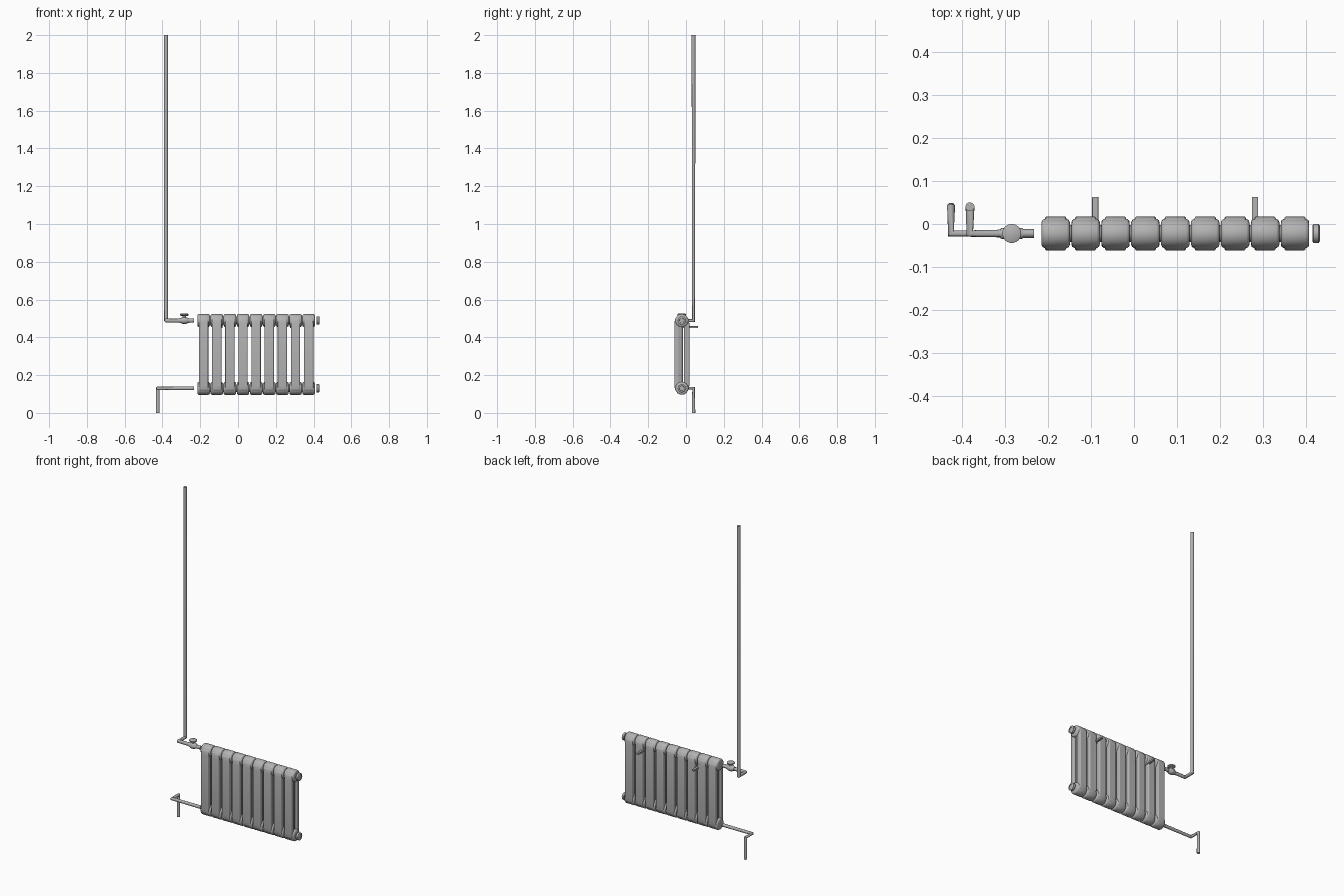
import bpy, bmesh, math
from mathutils import Matrix, Vector

cube = bpy.data.objects.get("Cube")
if cube:
    bpy.data.objects.remove(cube, do_unlink=True)

GREY = (0.45, 0.45, 0.45, 1)
paint = bpy.data.materials.new("grey metal")
paint.use_nodes = True
paint.diffuse_color = GREY
paint.node_tree.nodes["Principled BSDF"].inputs["Base Color"].default_value = GREY

YC = -0.022            # depth centre of the radiator
TOP, LOW = 0.489, 0.13  # header heights
COUNT, PITCH, FIRST = 9, 0.0695, -0.182


def finish(obj, bevel=0, segments=3):
    bpy.ops.object.select_all(action='DESELECT')
    bpy.context.view_layer.objects.active = obj
    obj.select_set(True)
    if bevel:
        mod = obj.modifiers.new("soft edges", 'BEVEL')
        mod.width, mod.segments, mod.limit_method = bevel, segments, 'ANGLE'
    bpy.ops.object.shade_smooth_by_angle(angle=math.radians(40))
    return obj


def make(name, bm, bevel=0):
    bmesh.ops.recalc_face_normals(bm, faces=bm.faces[:])
    mesh = bpy.data.meshes.new(name)
    bm.to_mesh(mesh)
    bm.free()
    obj = bpy.data.objects.new(name, mesh)
    bpy.context.collection.objects.link(obj)
    mesh.materials.append(paint)
    return finish(obj, bevel)


def lathe(bm, profile, origin, axis, steps=28):
    """Turn (distance along axis, radius) points around an axis."""
    turn = Vector((0, 0, 1)).rotation_difference(Vector(axis)).to_matrix().to_4x4()
    place = Matrix.Translation(origin) @ turn
    rings = []
    for d, r in profile:
        rings.append([bm.verts.new(place @ Vector((r * math.cos(a), r * math.sin(a), d)))
                      for a in (math.tau * k / steps for k in range(steps))])
    for lower, upper in zip(rings, rings[1:]):
        for k in range(steps):
            n = (k + 1) % steps
            bm.faces.new((lower[k], lower[n], upper[n], upper[k]))
    bm.faces.new(rings[0])
    bm.faces.new(rings[-1])


def slab(bm, outline, x, half):
    """Extrude a (y, z) outline sideways."""
    sides = [[bm.verts.new((x + s * half, y, z)) for y, z in outline] for s in (-1, 1)]
    bm.faces.new(sides[0])
    bm.faces.new(sides[1])
    for k in range(len(outline)):
        n = (k + 1) % len(outline)
        bm.faces.new((sides[0][k], sides[0][n], sides[1][n], sides[1][k]))


def pipe(name, points, radius):
    curve = bpy.data.curves.new(name, 'CURVE')
    curve.dimensions = '3D'
    curve.bevel_depth, curve.bevel_resolution = radius, 4
    curve.use_fill_caps = True
    spline = curve.splines.new('POLY')
    spline.points.add(len(points) - 1)
    for p, co in zip(spline.points, points):
        p.co = (*co, 1)
    curve.materials.append(paint)
    obj = bpy.data.objects.new(name, curve)
    bpy.context.collection.objects.link(obj)
    bpy.ops.object.select_all(action='DESELECT')
    bpy.context.view_layer.objects.active = obj
    obj.select_set(True)
    bpy.ops.object.convert(target='MESH')
    return finish(bpy.context.view_layer.objects.active)


# Radiator sections: two headers joined by front, middle and back columns
header = [(-0.033, 0.026), (-0.031, 0.031), (-0.026, 0.034),
          (0.026, 0.034), (0.031, 0.031), (0.033, 0.026)]
for i in range(COUNT):
    x = FIRST + i * PITCH
    bm = bmesh.new()
    for z in (TOP, LOW):
        lathe(bm, header, (x, YC, z), (1, 0, 0))
    make(f"section_headers_{i + 1}", bm)

    bm = bmesh.new()
    for s in (-1, 1):
        half_outline = [(0.040, TOP - 0.018), (0.036, TOP + 0.008), (0.026, TOP + 0.02),
                        (0.012, TOP), (0.012, TOP - 0.04)]
        outline = half_outline + [(d, TOP + LOW - z) for d, z in reversed(half_outline)]
        slab(bm, [(YC + s * d, z) for d, z in outline], x, 0.025)
    make(f"section_columns_{i + 1}", bm, 0.006)

    bm = bmesh.new()
    slab(bm, [(YC - 0.006, LOW), (YC + 0.006, LOW), (YC + 0.006, TOP), (YC - 0.006, TOP)], x, 0.02)
    make(f"section_core_{i + 1}", bm, 0.003)

# Joining nipples and end plugs
last = FIRST + (COUNT - 1) * PITCH
for label, z in (("top", TOP), ("bottom", LOW)):
    bm = bmesh.new()
    lathe(bm, [(0, 0.02), (last - FIRST, 0.02)], (FIRST, YC, z), (1, 0, 0))
    make(f"{label}_joining_tube", bm)
    bm = bmesh.new()
    lathe(bm, [(0, 0.02), (0.002, 0.022), (0.014, 0.022), (0.017, 0.018),
               (0.017, 0.014), (0.014, 0.013)], (0.415, YC, z), (1, 0, 0))
    make(f"{label}_end_plug", bm)

# Supply riser and return pipe
pipe("supply_pipe", [(-0.232, YC, TOP), (-0.381, YC, TOP), (-0.381, 0.04, TOP),
                     (-0.381, 0.04, 2)], 0.0105)
pipe("return_pipe", [(-0.232, YC, LOW), (-0.425, YC, LOW), (-0.425, 0.04, LOW),
                     (-0.425, 0.04, 0)], 0.0095)

# Valve body and hand knob
bm = bmesh.new()
lathe(bm, [(-0.026, 0.012), (-0.018, 0.013), (-0.011, 0.018), (0.011, 0.018),
           (0.018, 0.013), (0.026, 0.012)], (-0.284, YC, TOP), (1, 0, 0))
make("valve_body", bm)
bm = bmesh.new()
lathe(bm, [(0, 0.009), (0.024, 0.009), (0.025, 0.018), (0.028, 0.022),
           (0.034, 0.022), (0.036, 0.019)], (-0.284, YC, TOP), (0, 0, 1))
make("valve_knob", bm)

# Wall brackets
for label, x in (("right", -0.09), ("left", 0.281)):
    bm = bmesh.new()
    slab(bm, [(YC, 0.449), (0.063, 0.449), (0.063, 0.459), (YC, 0.459)], x, 0.007)
    make(f"{label}_wall_bracket", bm, 0.001)
